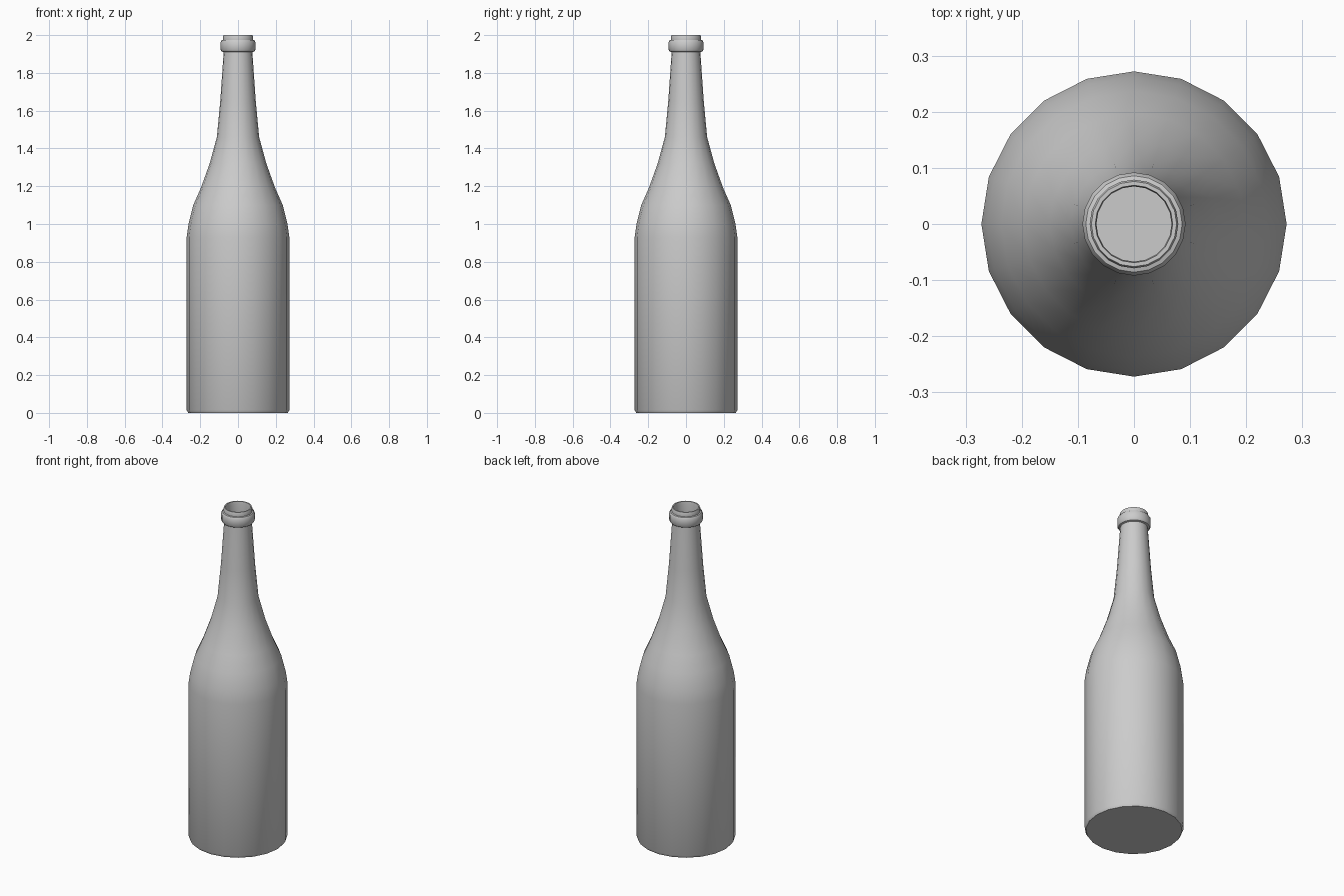
import bpy, bmesh, math

if "Cube" in bpy.data.objects:
    bpy.data.objects.remove(bpy.data.objects["Cube"])

SIDES = 20


def lathe(name, profile):
    # revolve (radius, z) points round the z axis; cap both ends
    bm = bmesh.new()
    rings = []
    for r, z in profile:
        rings.append([bm.verts.new((r * math.cos(2 * math.pi * i / SIDES),
                                    r * math.sin(2 * math.pi * i / SIDES), z))
                      for i in range(SIDES)])
    for a, b in zip(rings, rings[1:]):
        for i in range(SIDES):
            j = (i + 1) % SIDES
            bm.faces.new((a[i], a[j], b[j], b[i]))
    bm.faces.new(rings[0][::-1])
    bm.faces.new(rings[-1])
    bmesh.ops.recalc_face_normals(bm, faces=bm.faces)
    mesh = bpy.data.meshes.new(name)
    bm.to_mesh(mesh)
    bm.free()
    obj = bpy.data.objects.new(name, mesh)
    bpy.context.collection.objects.link(obj)
    bpy.ops.object.select_all(action='DESELECT')
    obj.select_set(True)
    bpy.context.view_layer.objects.active = obj
    bpy.ops.object.shade_smooth_by_angle(angle=math.radians(35))
    return obj


# base, body, shoulder and neck
body = [(0.264, 0), (0.272, 0.015), (0.272, 0.93), (0.262, 1.0),
        (0.237, 1.1), (0.197, 1.19), (0.15, 1.32), (0.112, 1.46),
        (0.094, 1.65), (0.076, 1.91)]
# raised collar and lip
collar = [(0.086, 1.913), (0.092, 1.922), (0.092, 1.963), (0.086, 1.973),
          (0.079, 1.975), (0.079, 1.993), (0.076, 2.0), (0.069, 2.0)]
# hollow inside following the outer wall
inner = [(0.067, 1.985), (0.067, 1.91)]
inner += [(r - 0.012, z) for r, z in body[-2:1:-1]] + [(0.258, 0.015)]

lathe("bottle", body + collar + inner)
